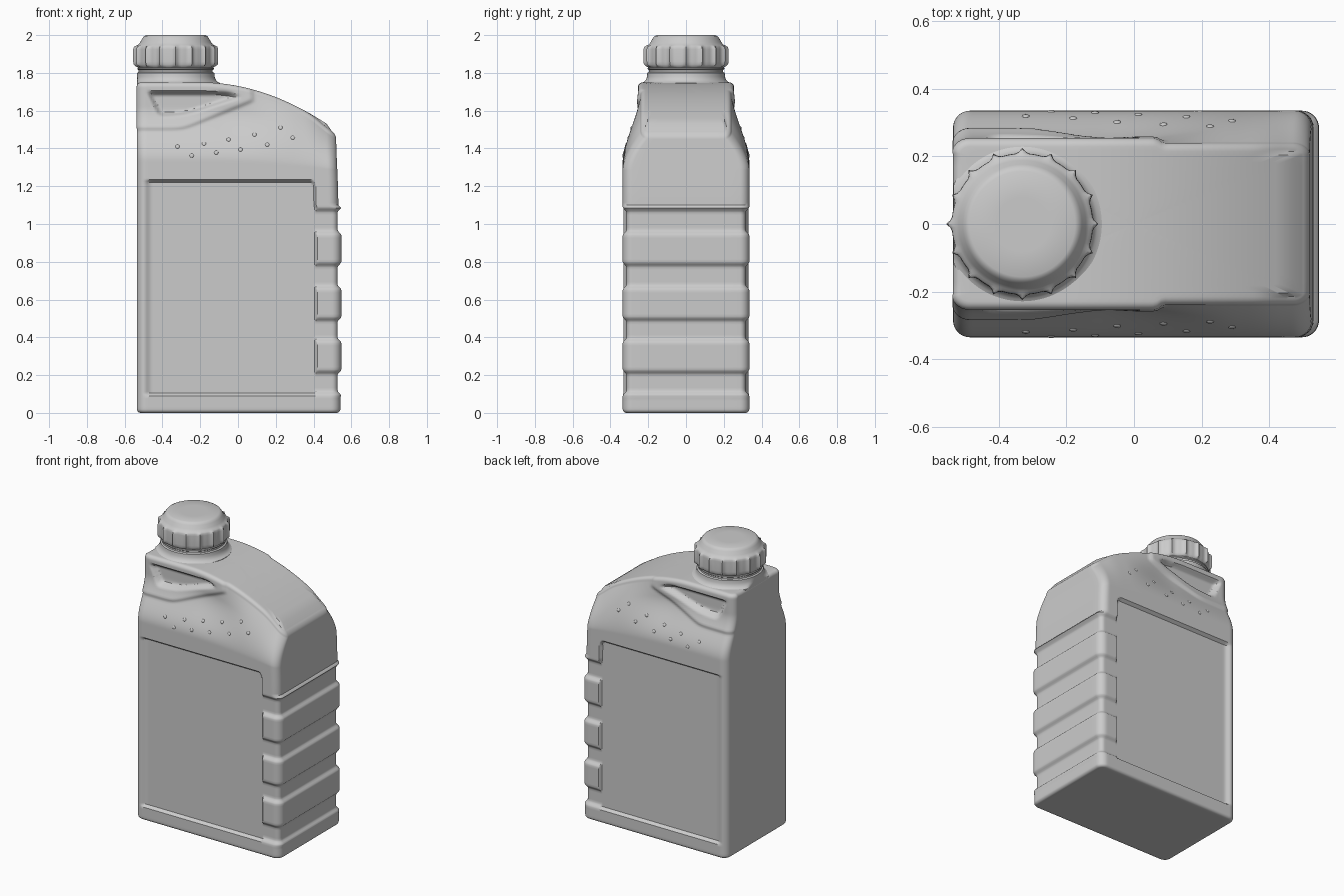
import bpy, bmesh, math
from mathutils import Vector
from mathutils.bvhtree import BVHTree

if "Cube" in bpy.data.objects:
    bpy.data.objects.remove(bpy.data.objects["Cube"])

XL, XR, W, RC = -0.535, 0.547, 0.335, 0.05   # body plan
ZS, RR, RB = 1.25, 0.025, 0.02               # shoulder start, roof and base rounding
GROOVES = [(0.09, 0.23), (0.37, 0.51), (0.65, 0.80), (0.94, 1.09)]
RECESS = [(-0.49, 1.705), (-0.42, 1.565), (-0.28, 1.57), (0.03, 1.67), (-0.04, 1.705)]
PANEL = [(-0.7, 1.495), (-0.29, 1.495), (0.09, 1.65), (0.03, 1.95), (-0.7, 1.95)]


def ss(a, b, v):
    t = min(1, max(0, (v - a) / (b - a)))
    return t * t * (3 - 2 * t)


def band(v, lo, hi, w):
    return ss(lo, lo + w, v) * (1 - ss(hi - w, hi, v))


def fill(points, step):
    """Subdivide between sorted breakpoints."""
    out = []
    for a, b in zip(points, points[1:]):
        n = max(1, math.ceil((b - a) / step - 1e-6))
        out += [a + (b - a) * i / n for i in range(n)]
    return out + [points[-1]]


def convex_dist(poly, x, z, k=0.008):
    """Rounded signed distance to a counter-clockwise convex polygon."""
    d = []
    for (ax, az), (bx, bz) in zip(poly, poly[1:] + poly[:1]):
        l = math.hypot(bx - ax, bz - az)
        d.append(((x - ax) * (bz - az) - (z - az) * (bx - ax)) / l)
    m = max(d)
    return m + k * math.log(sum(math.exp((v - m) / k) for v in d))


def top(x):
    return 1.75 - 0.49 * max(0, x + 0.2) ** 2


def outline():
    """Rounded rectangle as (x, y, nx, ny), counter-clockwise from the front left."""
    pts = []
    xs = fill([XL + RC, -0.46, 0.38, 0.405, 0.42, XR - RC], 0.012)
    xs = sorted(set(xs + [0.4095, 0.415]))
    ys = [-(W - RC) + 2 * (W - RC) * i / 12 for i in range(13)]

    def corner(cx, cy, a0):
        for i in range(1, 8):
            a = a0 + math.pi / 2 * i / 8
            c, s = math.cos(a), math.sin(a)
            pts.append((cx + RC * c, cy + RC * s, c, s))
    pts += [(x, -W, 0, -1) for x in xs]
    corner(XR - RC, -W + RC, -math.pi / 2)
    pts += [(XR, y, 1, 0) for y in ys]
    corner(XR - RC, W - RC, 0)
    pts += [(x, W, 0, 1) for x in reversed(xs)]
    corner(XL + RC, W - RC, math.pi / 2)
    pts += [(XL, y, -1, 0) for y in reversed(ys)]
    corner(XL + RC, -W + RC, math.pi)
    return pts


def wall(p, z, s=0.0):
    """Point on the side wall with label panel, grooves, shoulder and grip."""
    x, y, nx, ny = p
    # label panel with a rounded upper right corner, and the end grooves
    dx, dz = x - 0.38, z - 1.195
    edge = (math.hypot(dx, dz) if dx > 0 and dz > 0 else max(dx, dz)) - 0.04
    label = ss(-0.505, -0.455, x) * (1 - ss(-0.015, 0, edge)) * ss(0.09, 0.105, z)
    groove = ss(0.38, 0.40, x) * sum(band(z, a, b, 0.03) for a, b in GROOVES)
    d = 0.02 * max(label, groove)
    # shoulder narrows toward the roof
    left = ss(0.18, 0.78, s)
    right = max(0, (s - 0.18) / 0.82) ** 1.6
    b = ss(-0.1, 0.3, x)
    y *= 1 - (left * (1 - b) + right * b) * 0.095 / W
    # raised grip panel with its hollow
    if z > 1.4 and abs(ny) > 0.05:
        d -= 0.014 * abs(ny) * (1 - ss(-0.02, 0.006, convex_dist(PANEL, x, z)))
        d += 0.034 * (1 - ss(-0.026, 0.002, convex_dist(RECESS, x, z)))
    taper = 0.016 * ss(1.085, 1.1, z) + 0.012 * ss(1.1, 1.5, z) + 0.005 * (1 - ss(0.08, 0.1, z))
    return (x - nx * d - taper * ss(0.35, 0.52, x), y - ny * d, z)


def make(name, rings, ends=True):
    bm = bmesh.new()
    vr = [[bm.verts.new(c) for c in r] for r in rings]
    n = len(vr[0])
    for a, b in zip(vr, vr[1:]):
        for i in range(n):
            j = (i + 1) % n
            bm.faces.new((a[i], a[j], b[j], b[i]))
    if ends:
        bm.faces.new(vr[0])
        bm.faces.new(vr[-1])
    bmesh.ops.recalc_face_normals(bm, faces=bm.faces)
    return finish(name, bm)


def finish(name, bm, angle=38):
    me = bpy.data.meshes.new(name)
    bm.to_mesh(me)
    bm.free()
    ob = bpy.data.objects.new(name, me)
    bpy.context.collection.objects.link(ob)
    bpy.ops.object.select_all(action='DESELECT')
    ob.select_set(True)
    bpy.context.view_layer.objects.active = ob
    bpy.ops.object.shade_smooth_by_angle(angle=math.radians(angle))
    return ob


# bottle body: base, walls, shoulder, roof
plan = outline()
breaks = {RB, 1.085, 1.10, 1.22, 1.2275, 1.235, ZS, 0.0975, 0.105}
for a, b in GROOVES:
    breaks |= {a, a + 0.015, a + 0.03, b - 0.03, b - 0.015, b}
rings = []
foot = [wall(p, RB) for p in plan]
for k in (0.1, 0.5, 0.9):
    rings.append([(x * k, y * k, 0) for x, y, z in foot])
for i in range(5):
    a = math.pi / 2 * i / 5
    e = RB * (1 - math.sin(a))
    rings.append([(q[0] - p[2] * e, q[1] - p[3] * e, RB * (1 - math.cos(a))) for p, q in zip(plan, foot)])
for z in fill(sorted(breaks), 0.014):
    rings.append([wall(p, z) for p in plan])
for i in range(1, 51):
    s = i / 50
    rings.append([wall(p, ZS + s * (top(p[0]) - RR - ZS), s) for p in plan])
rim = rings[-1]
for i in range(1, 7):
    a = math.pi / 2 * i / 6
    e = RR * (1 - math.cos(a))
    ring = []
    for p, q in zip(plan, rim):
        x, y = q[0] - p[2] * e, q[1] - p[3] * e
        ring.append((x, y, top(p[0] - p[2] * e) - RR + RR * math.sin(a)))
    rings.append(ring)
edge_ring = rings[-1]
for k in (0.95, 0.85, 0.75, 0.65, 0.55, 0.45, 0.35, 0.25, 0.15, 0.05):
    rings.append([(x * k, y * k, top(x * k)) for x, y, z in edge_ring])
body = make("bottle_body", rings)

# small raised grip dots on both shoulders
src = bmesh.new()
src.from_mesh(body.data)
tree = BVHTree.FromBMesh(src)
src.free()
dots = bmesh.new()
upper = [(-0.32, 1.41), (-0.18, 1.425), (-0.05, 1.447), (0.087, 1.473), (0.225, 1.51)]
lower = [(-0.245, 1.362), (-0.115, 1.378), (0.013, 1.394), (0.155, 1.42), (0.29, 1.457)]
for x, z in upper + lower:
    for side in (-1, 1):
        hit, nrm, _, _ = tree.ray_cast(Vector((x, side, z)), Vector((0, -side, 0)))
        if hit:
            m = nrm.to_track_quat('Z', 'Y').to_matrix().to_4x4()
            m.translation = hit
            g = bmesh.ops.create_uvsphere(dots, u_segments=12, v_segments=8, radius=0.011)
            for v in g["verts"]:
                v.co.z *= 0.4
            bmesh.ops.transform(dots, matrix=m, verts=g["verts"])
finish("grip_dots", dots)


def lathe(name, profile, ribs=16, per=8):
    """Turned part; the third profile value is the height of the ribs."""
    out = []
    for r, z, amp in profile:
        ring = []
        for i in range(ribs * per):
            a = 2 * math.pi * i / (ribs * per)
            peak = {0: 1.0, 1: 0.3, per - 1: 0.3}.get(i % per, 0)
            rad = r + amp * peak
            x = -0.33 + rad * math.cos(a)
            if amp == 0:
                x = max(x, XL + 0.001)
            ring.append((x, rad * math.sin(a), z))
        out.append(ring)
    return make(name, out)


# neck flows out of the roof
lathe("neck", [(0.235, 1.71, 0), (0.235, 1.747, 0), (0.222, 1.753, 0), (0.212, 1.764, 0),
               (0.206, 1.78, 0), (0.205, 1.80, 0), (0.196, 1.805, 0), (0.196, 1.815, 0),
               (0.203, 1.82, 0), (0.203, 1.826, 0), (0.19, 1.832, 0), (0.19, 1.86, 0)])

# ribbed screw cap
lathe("screw_cap", [(0.18, 1.828, 0), (0.197, 1.828, 0), (0.204, 1.834, 0.006), (0.208, 1.845, 0.015),
                    (0.209, 1.86, 0.016), (0.209, 1.925, 0.016), (0.208, 1.938, 0.013),
                    (0.204, 1.945, 0.004), (0.197, 1.95, 0), (0.188, 1.962, 0), (0.176, 1.983, 0),
                    (0.168, 1.994, 0), (0.156, 2.0, 0), (0.08, 2.0, 0)])
